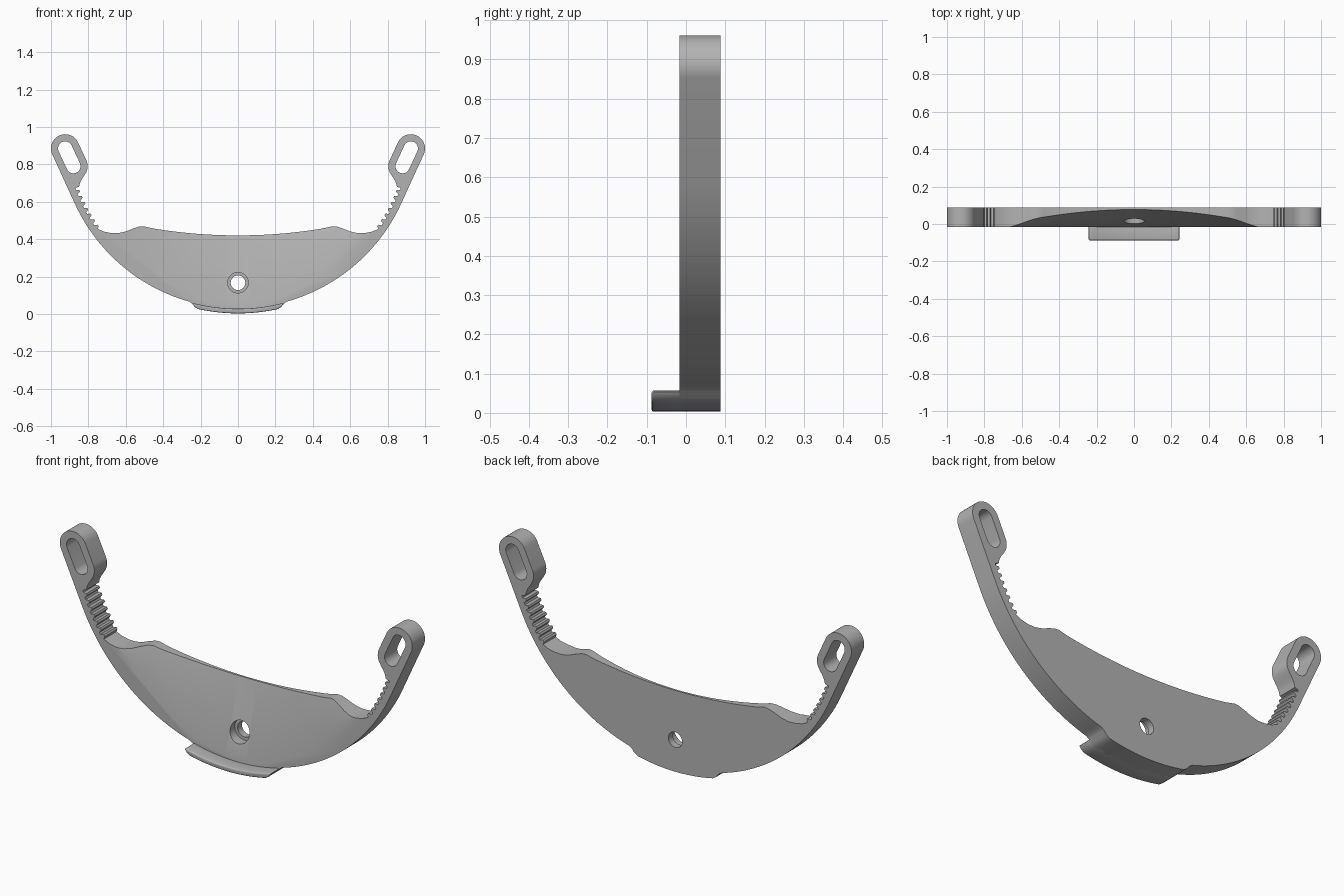
import bpy, bmesh
from math import sin, cos, radians, pi

cube = bpy.data.objects.get("Cube")
if cube:
    bpy.data.objects.remove(cube, do_unlink=True)

GREY = (0.45, 0.45, 0.45, 1)
mat = bpy.data.materials.new("plain grey")
mat.use_nodes = True
mat.diffuse_color = GREY
mat.node_tree.nodes["Principled BSDF"].inputs["Base Color"].default_value = GREY

FRONT, BACK, LEDGE = -0.016, 0.0875, -0.0875
HUB = (0, 0.99)                       # shared centre of the big arcs
SLOT_TOP, SLOT_LOW = (0.924, 0.885), (0.88, 0.79)


def arc(centre, r, a0, a1, n):
    """Points on an arc, angles in degrees."""
    angles = [radians(a0 + (a1 - a0) * i / n) for i in range(n + 1)]
    return [(centre[0] + r * cos(a), centre[1] + r * sin(a)) for a in angles]


def mirrored(half):
    """Close a half outline that starts and ends on x = 0."""
    return half + [(-x, z) for x, z in reversed(half) if x > 0.0001]


def loft(name, rings):
    """Solid through equal rings of 3D points, capped at both ends."""
    bm = bmesh.new()
    loops = [[bm.verts.new(p) for p in ring] for ring in rings]
    for a, b in zip(loops, loops[1:]):
        for i in range(len(a)):
            j = (i + 1) % len(a)
            bm.faces.new((a[i], a[j], b[j], b[i]))
    bm.faces.new(loops[0])
    bm.faces.new(loops[-1])
    bmesh.ops.recalc_face_normals(bm, faces=bm.faces)
    mesh = bpy.data.meshes.new(name)
    bm.to_mesh(mesh)
    bm.free()
    mesh.materials.append(mat)
    ob = bpy.data.objects.new(name, mesh)
    bpy.context.collection.objects.link(ob)
    return ob


def prism(name, outline, y0, y1):
    return loft(name, [[(x, y, z) for x, z in outline] for y in (y0, y1)])


def bake(ob):
    """Apply all modifiers."""
    bpy.context.view_layer.update()
    graph = bpy.context.evaluated_depsgraph_get()
    mesh = bpy.data.meshes.new_from_object(ob.evaluated_get(graph))
    ob.modifiers.clear()
    ob.data = mesh


def cut(ob, cutter):
    mod = ob.modifiers.new("cut", "BOOLEAN")
    mod.operation, mod.solver, mod.object = "DIFFERENCE", "EXACT", cutter
    bake(ob)
    bpy.data.objects.remove(cutter, do_unlink=True)


def smooth(ob, angle):
    bpy.ops.object.select_all(action="DESELECT")
    ob.select_set(True)
    bpy.context.view_layer.objects.active = ob
    bpy.ops.object.shade_smooth_by_angle(angle=radians(angle))


# Toothed inner edge of the arm
teeth = []
COUNT, START, STEP = 7, -20, -2.2
for i in range(COUNT):
    for part, r in ((0, 0.926), (0.3, 0.926), (0.5, 0.909), (0.8, 0.909)):
        teeth += arc(HUB, r, START + STEP * (i + part), 0, 1)[:1]

# Outline: foot, outer arc, slotted end, neck, teeth, scallop, top edge
foot = arc(HUB, 0.987, -90, -77.5, 10) + [(0.232, 0.038), (0.245, 0.055)]
half = foot + arc(HUB, 0.96, -74.2, -25, 40)
half += arc(SLOT_TOP, 0.076, -25, 155, 24) + arc(SLOT_LOW, 0.076, 155, 205, 8)
half += [(0.823, 0.738), (0.836, 0.719), (0.845, 0.70), (0.85, 0.68)]
half += teeth
half += [(0.75, 0.455), (0.72, 0.441), (0.68, 0.433), (0.64, 0.432), (0.6, 0.441),
         (0.56, 0.457), (0.53, 0.467), (0.505, 0.469), (0.48, 0.463)]
half += [(x / 20, 0.42 + 0.18 * (x / 20) ** 2) for x in range(9, -1, -1)]
body = prism("curved_bracket", mirrored(half), FRONT, BACK)

# Dished front face: slopes back above a curved crease
SLOPE, TOP, DROP = 0.245, 0.7, 0.15
rings = []
for i in range(-37, 38):
    x = i / 50
    crease = 0.04 + 0.89 * x * x
    rings.append([(x, FRONT - SLOPE * DROP, crease - DROP),
                  (x, FRONT + SLOPE * (TOP - crease), TOP),
                  (x, -0.3, TOP), (x, -0.3, crease - DROP)])
cut(body, loft("dish_cutter", rings))

# Slots in both arm ends
for side in (1, -1):
    slot = arc(SLOT_TOP, 0.038, -25, 155, 16) + arc(SLOT_LOW, 0.038, 155, 335, 16)
    cut(body, prism("slot_cutter", [(side * x, z) for x, z in slot], -0.2, 0.2))

# Counterbored screw hole
for r, depth in ((0.055, 0.052), (0.039, 0.2)):
    ring = arc((0, 0.167), r, 0, 360, 40)[:-1]
    cut(body, prism("hole_cutter", ring, -0.2, depth))
smooth(body, 25)

# Ledge that juts forward under the bracket
top = arc(HUB, 0.962, -75.9, -90, 12)
ledge = prism("front_ledge", mirrored(foot + top), LEDGE, FRONT + 0.02)
bevel = ledge.modifiers.new("soft edge", "BEVEL")
bevel.width, bevel.segments = 0.006, 3
bevel.limit_method, bevel.angle_limit = "ANGLE", radians(50)
bake(ledge)
smooth(ledge, 35)
